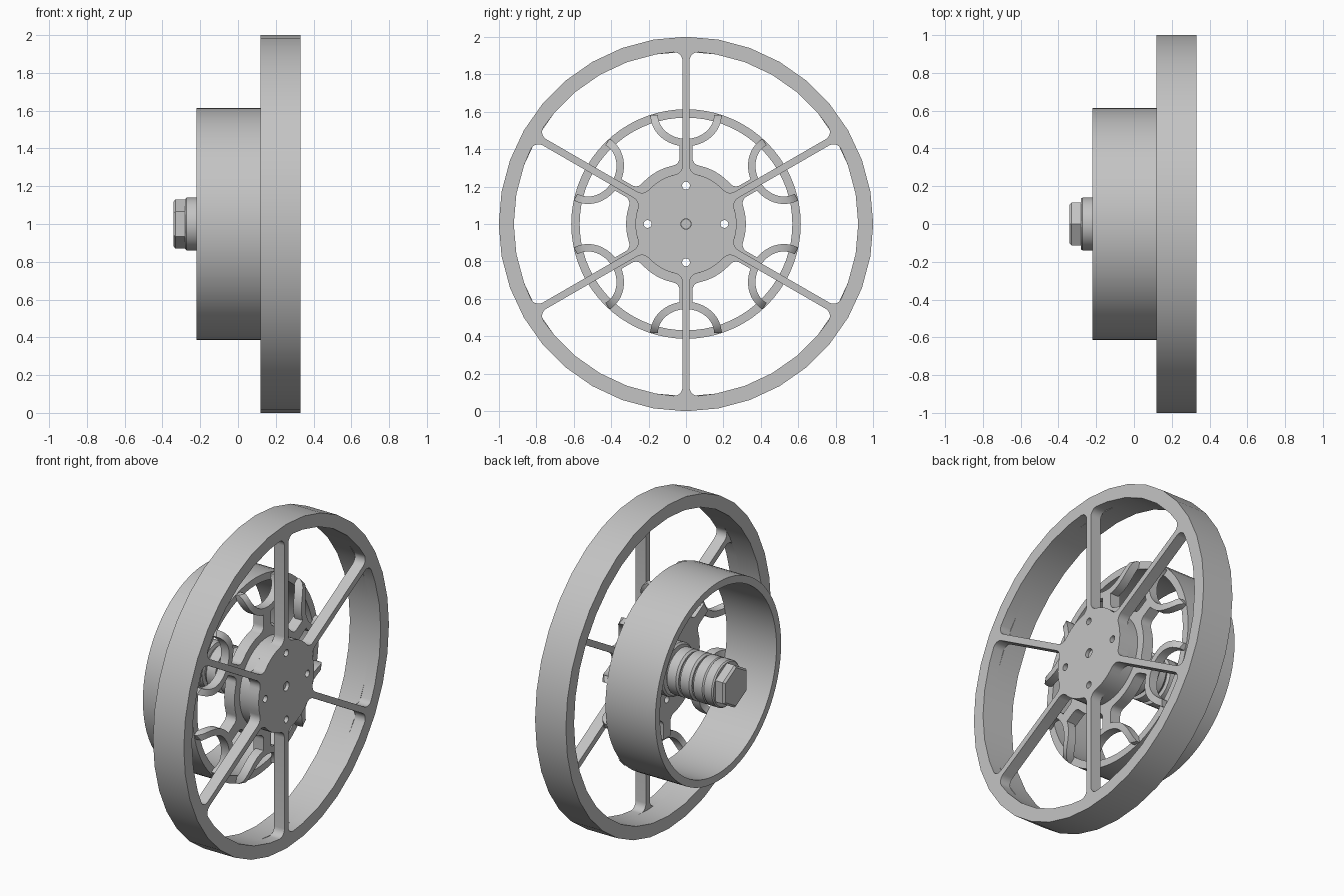
import bpy, bmesh
from math import sin, cos, pi, sqrt, atan2, radians
from mathutils import Matrix

if "Cube" in bpy.data.objects:
    bpy.data.objects.remove(bpy.data.objects["Cube"])

grey = bpy.data.materials.new("metal_grey")
grey.use_nodes = True
colour = (0.55, 0.55, 0.55, 1)
grey.diffuse_color = colour
grey.node_tree.nodes["Principled BSDF"].inputs["Base Color"].default_value = colour

# Local z becomes the wheel axle (world x), at height 1
AXLE = Matrix(((0, 0, 1, 0), (1, 0, 0, 0), (0, 1, 0, 1), (0, 0, 0, 1)))
SPOKES = [radians(30 + 60 * k) for k in range(6)]


def finish(name, mesh):
    mesh.transform(AXLE)
    mesh.materials.clear()
    mesh.materials.append(grey)
    obj = bpy.data.objects.new(name, mesh)
    bpy.context.collection.objects.link(obj)
    bpy.ops.object.select_all(action='DESELECT')
    obj.select_set(True)
    bpy.context.view_layer.objects.active = obj
    bpy.ops.object.shade_smooth_by_angle(angle=radians(30))
    return obj


def circle(r, n, cx=0, cy=0):
    return [(cx + r * cos(2 * pi * i / n), cy + r * sin(2 * pi * i / n)) for i in range(n)]


def rotated(points, a):
    return [(u * cos(a) - v * sin(a), u * sin(a) + v * cos(a)) for u, v in points]


def plate(name, loops, low, high):
    """Extrude a flat outline with holes between two axle positions."""
    curve = bpy.data.curves.new(name, 'CURVE')
    curve.dimensions = '2D'
    curve.fill_mode = 'BOTH'
    curve.extrude = (high - low) / 2
    for loop in loops:
        s = curve.splines.new('POLY')
        s.points.add(len(loop) - 1)
        for p, (u, v) in zip(s.points, loop):
            p.co = (u, v, 0, 1)
        s.use_cyclic_u = True
    tmp = bpy.data.objects.new(name + "_outline", curve)
    bpy.context.collection.objects.link(tmp)
    bpy.context.view_layer.update()
    mesh = bpy.data.meshes.new_from_object(
        tmp.evaluated_get(bpy.context.evaluated_depsgraph_get()))
    bpy.data.objects.remove(tmp)
    mesh.transform(Matrix.Translation((0, 0, (low + high) / 2)))
    bm = bmesh.new()
    bm.from_mesh(mesh)
    bmesh.ops.remove_doubles(bm, verts=bm.verts, dist=1e-5)
    bmesh.ops.recalc_face_normals(bm, faces=bm.faces)
    bm.to_mesh(mesh)
    bm.free()
    return finish(name, mesh)


def lathe(name, profile, n, closed=False):
    """Revolve (radius, axle position) points; open profiles are capped."""
    bm = bmesh.new()
    rings = [[bm.verts.new((x, y, h)) for x, y in circle(r, n)] for r, h in profile]
    pairs = list(zip(rings, rings[1:] + rings[:1]))
    for a, b in pairs if closed else pairs[:-1]:
        for i in range(n):
            j = (i + 1) % n
            bm.faces.new((a[i], a[j], b[j], b[i]))
    if not closed:
        bm.faces.new(rings[0])
        bm.faces.new(rings[-1])
    bmesh.ops.recalc_face_normals(bm, faces=bm.faces)
    mesh = bpy.data.meshes.new(name)
    bm.to_mesh(mesh)
    bm.free()
    return finish(name, mesh)


def fillet(r, half, f, outer):
    """Rounded corner from a spoke's edge to a circle, along the spoke's axis."""
    d = r - f if outer else r + f
    v = half + f
    u = sqrt(d * d - v * v)
    start, end = -pi / 2, atan2(v, u) - (0 if outer else pi)
    arc = [start + (end - start) * i / 6 for i in range(7)]
    return [(u + f * cos(a), v + f * sin(a)) for a in arc]


def window():
    """Opening between the spokes at 0 and 60 degrees."""
    rim, hub = 0.92, 0.27
    inner = fillet(hub, 0.019, 0.05, False)
    outer = fillet(rim, 0.019, 0.045, True)
    half = inner[::-1] + outer
    other = [(u, -v) for u, v in reversed(half)]
    arc = lambda r, angles: [(r * cos(radians(a)), r * sin(radians(a))) for a in angles]
    return (half + arc(rim, range(10, 60, 10)) + rotated(other, pi / 3)
            + arc(hub, range(42, 17, -6)))


bolt_holes = [c for k in range(4)
              for c in [circle(0.021, 16, 0.205 * cos(k * pi / 2), 0.205 * sin(k * pi / 2))]]
centre_hole = circle(0.028, 16)

# Large wheel: spoked face and deep rim
plate("large_wheel_face", [circle(1, 36)] + [rotated(window(), a) for a in SPOKES]
      + bolt_holes + [centre_hole], 0.26, 0.33)
lathe("large_wheel_rim", [(0.92, 0.12), (1, 0.12), (1, 0.26), (0.92, 0.26)], 36, True)
plate("hub_core", [circle(0.27, 48)] + bolt_holes + [centre_hole], 0.2, 0.26)

# Small drum
lathe("drum", [(0.568, -0.22), (0.613, -0.22), (0.613, 0.12), (0.568, 0.12)], 72, True)

# Drum hub with six flared stems
stem = [(0.44, 0.035)] + fillet(0.32, 0.035, 0.04, False)
star = []
for a in SPOKES:
    star += rotated([(u, -v) for u, v in reversed(stem)] + stem, a)
    star += [(0.32 * cos(a + radians(t)), 0.32 * sin(a + radians(t))) for t in (20, 25, 30, 35, 40)]
plate("drum_hub", [star] + bolt_holes + [centre_hole], 0.13, 0.2)


# Forked arms that bend back from the stems to the drum's edge
def dome(r):
    t = min(max((r - 0.47) / 0.145, 0), 1)
    return 0.2 - 0.075 * (1 - sqrt(1 - t * t))


def fork_arm(name, angle):
    bm = bmesh.new()
    sections = []
    for i in range(25):
        t = pi * (i / 24 - 0.5)
        section = []
        for w, depth in ((-0.02, 0), (0.02, 0), (0.02, 0.055), (-0.02, 0.055)):
            u = 0.583 - (0.148 + w) * cos(t)
            v = (0.17 + w) * sin(t)
            r = sqrt(u * u + v * v)
            k = min(1, 0.612 / r)
            (x, y), = rotated([(u * k, v * k)], angle)
            section.append(bm.verts.new((x, y, dome(r) - depth)))
        sections.append(section)
    for a, b in zip(sections, sections[1:]):
        for i in range(4):
            j = (i + 1) % 4
            bm.faces.new((a[i], a[j], b[j], b[i]))
    bm.faces.new(sections[0])
    bm.faces.new(sections[-1])
    bmesh.ops.recalc_face_normals(bm, faces=bm.faces)
    mesh = bpy.data.meshes.new(name)
    bm.to_mesh(mesh)
    bm.free()
    finish(name, mesh)


for k, a in enumerate(SPOKES):
    fork_arm(f"fork_arm_{k + 1}", a)

# Axle, spacers and bolt
lathe("axle", [(0.026, 0.31), (0.026, -0.25)], 24)
lathe("hub_collar", [(0.16, 0.13), (0.16, 0.06), (0.15, 0.05)], 40)
for k in range(3):
    top = 0.05 - k * 0.09
    lathe(f"spacer_{k + 1}", [(0.118, top), (0.118, top - 0.012), (0.14, top - 0.018),
                              (0.14, top - 0.078), (0.13, top - 0.09)], 40)
lathe("washer", [(0.14, -0.22), (0.14, -0.272), (0.133, -0.28)], 40)
head = lathe("bolt_head", [(0.131, -0.28), (0.131, -0.33), (0.118, -0.342)], 6)
head.data.transform(Matrix.Translation((0, 0, 1)) @ Matrix.Rotation(pi / 2, 4, 'X')
                    @ Matrix.Translation((0, 0, -1)))
